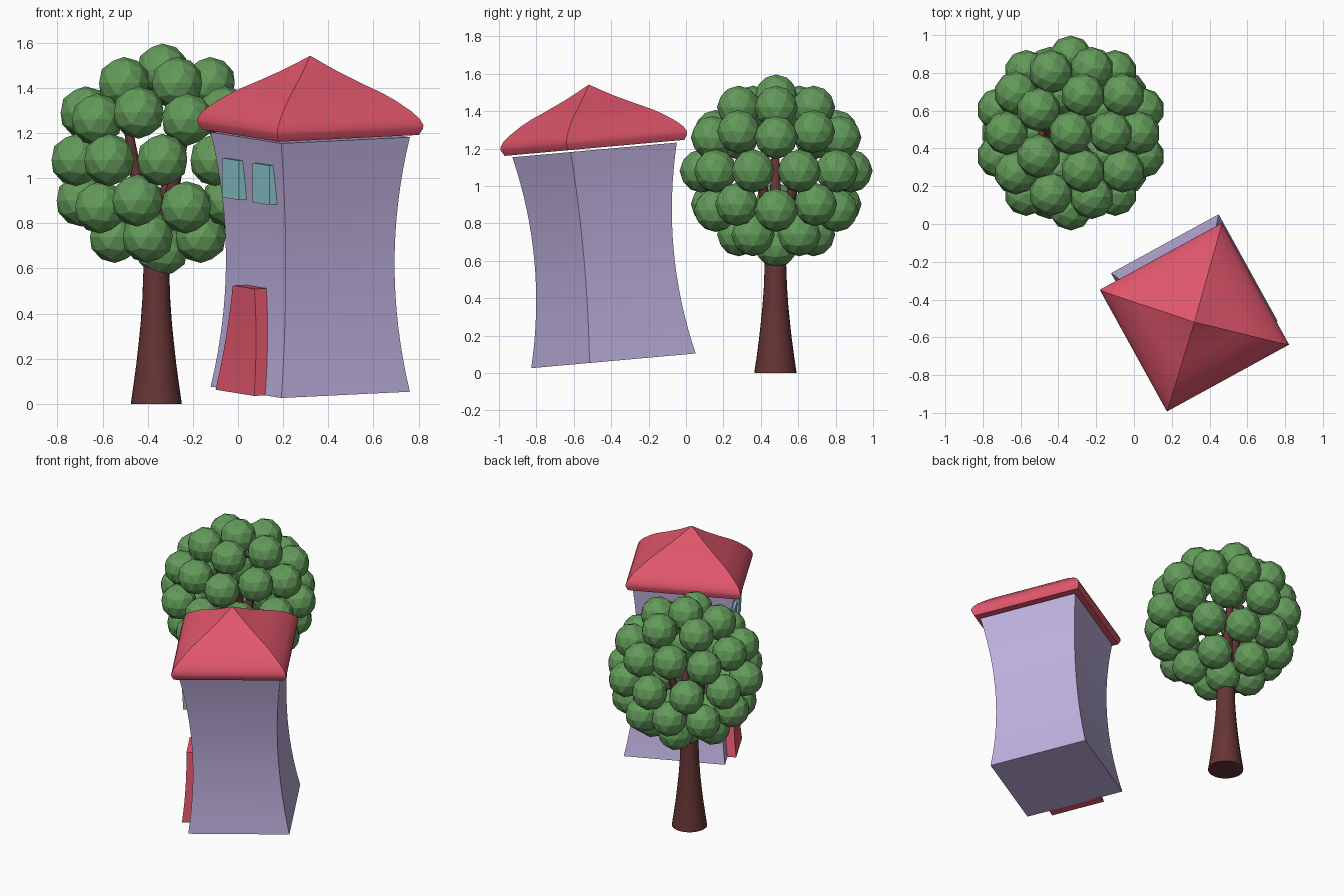
import bpy, bmesh
from math import radians, cos, sin, pi, sqrt
from mathutils import Matrix, Vector

cube = bpy.data.objects.get("Cube")
if cube:
    bpy.data.objects.remove(cube, do_unlink=True)


def material(name, rgb):
    """Flat material from 0-255 display values, stored as linear."""
    lin = [((c / 255 + 0.055) / 1.055) ** 2.4 for c in rgb] + [1.0]
    m = bpy.data.materials.new(name)
    m.use_nodes = True
    m.diffuse_color = lin
    m.node_tree.nodes["Principled BSDF"].inputs["Base Color"].default_value = lin
    return m


LILAC = material("lilac_wall", (190, 176, 222))
RED = material("rose_red", (224, 86, 108))
GLASS = material("teal_glass", (140, 202, 206))
GREEN = material("leaf_green", (99, 155, 90))
BARK = material("dark_bark", (102, 52, 52))


def finish(name, bm, mat, matrix=None, smooth=True):
    bmesh.ops.recalc_face_normals(bm, faces=bm.faces)
    mesh = bpy.data.meshes.new(name)
    bm.to_mesh(mesh)
    bm.free()
    mesh.materials.append(mat)
    obj = bpy.data.objects.new(name, mesh)
    bpy.context.collection.objects.link(obj)
    if matrix:
        obj.matrix_world = matrix
    if smooth:
        bpy.ops.object.select_all(action='DESELECT')
        obj.select_set(True)
        bpy.context.view_layer.objects.active = obj
        bpy.ops.object.shade_smooth_by_angle(angle=radians(30))
    return obj


def loft(bm, rings):
    """Skin a stack of rings and cap both ends."""
    loops = [[bm.verts.new(p) for p in ring] for ring in rings]
    n = len(loops[0])
    for low, high in zip(loops, loops[1:]):
        for j in range(n):
            k = (j + 1) % n
            bm.faces.new((low[j], low[k], high[k], high[j]))
    bm.faces.new(loops[0][::-1])
    bm.faces.new(loops[-1])


def rect(x0, x1, y0, y1, z):
    return [(x0, y0, z), (x1, y0, z), (x1, y1, z), (x0, y1, z)]


def square(half, z):
    return rect(-half, half, -half, half, z)


def circle(centre, r, n=24):
    c = Vector(centre)
    return [c + Vector((r * cos(2 * pi * i / n), r * sin(2 * pi * i / n), 0))
            for i in range(n)]


# --- Leaning house, built upright then placed ---
HOUSE = (Matrix.Translation((0.32, -0.388, 0.065))
         @ Matrix.Rotation(radians(5.1), 4, 'X')
         @ Matrix.Rotation(radians(28.8), 4, 'Z'))
HEIGHT, HALF = 1.132, 0.325


def wall(z):
    """Half width of the pinched walls at a height."""
    t = z / HEIGHT
    return HALF - 0.2 * t * (1 - t)


bm = bmesh.new()
loft(bm, [square(wall(HEIGHT * i / 16), HEIGHT * i / 16) for i in range(17)])
finish("house_walls", bm, LILAC, HOUSE)

# Bell-curved hip roof
roof_profile = [(0.355, 1.143), (0.368, 1.172), (0.369, 1.187), (0.357, 1.215),
                (0.33, 1.247), (0.28, 1.292), (0.235, 1.325), (0.177, 1.36),
                (0.096, 1.412), (0.05, 1.445), (0.001, 1.482)]
bm = bmesh.new()
loft(bm, [square(r, z) for r, z in roof_profile])
finish("roof", bm, RED, HOUSE)

# Tapered door following the curve of the wall
bm = bmesh.new()
rings = []
for i in range(9):
    t = i / 8
    z = 0.468 * t
    w = 0.177 - 0.077 * t
    rings.append(rect(-wall(z) - 0.056 - 0.004 * t, -wall(z) + 0.01, -w, w, z))
loft(bm, rings)
finish("door", bm, RED, HOUSE)

# Pair of windows beside each other above the door
for side, name in ((1, "window_back"), (-1, "window_front")):
    y0, y1 = sorted((side * 0.062, side * 0.218))
    bm = bmesh.new()
    loft(bm, [rect(-HALF, -0.27, y0, y1, z) for z in (0.85, 1.025)])
    finish(name, bm, GLASS, HOUSE)

# --- Tree ---
TX, TY = -0.362, 0.478
trunk_profile = [(0.113, 0), (0.1, 0.09), (0.088, 0.18), (0.078, 0.27),
                 (0.069, 0.36), (0.062, 0.46), (0.058, 0.57), (0.054, 0.68),
                 (0.05, 0.8)]
bm = bmesh.new()
loft(bm, [circle((TX, TY, z), r) for r, z in trunk_profile])
finish("trunk", bm, BARK)

# Branches hidden inside the crown
for i, (dx, dy, z) in enumerate([(-0.13, 0, 1.25), (0.12, -0.1, 1.15), (0.08, 0.14, 1.2)]):
    bm = bmesh.new()
    loft(bm, [circle((TX, TY, 0.74), 0.04, 12),
              circle((TX + dx * 0.6, TY + dy * 0.6, 0.95), 0.03, 12),
              circle((TX + dx, TY + dy, z), 0.018, 12)])
    finish(f"branch_{i + 1}", bm, BARK)

# Leaf balls sitting on the points of a larger faceted ball
guide = bmesh.new()
bmesh.ops.create_icosphere(guide, subdivisions=2, radius=0.4)
points = [v.co.copy() for v in guide.verts]
guide.free()
bm = bmesh.new()
for p in points:
    bmesh.ops.create_icosphere(bm, subdivisions=2, radius=0.116,
                               matrix=Matrix.Translation(p + Vector((-0.335, 0.482, 1.08))))
finish("leaf_crown", bm, GREEN, smooth=False)
